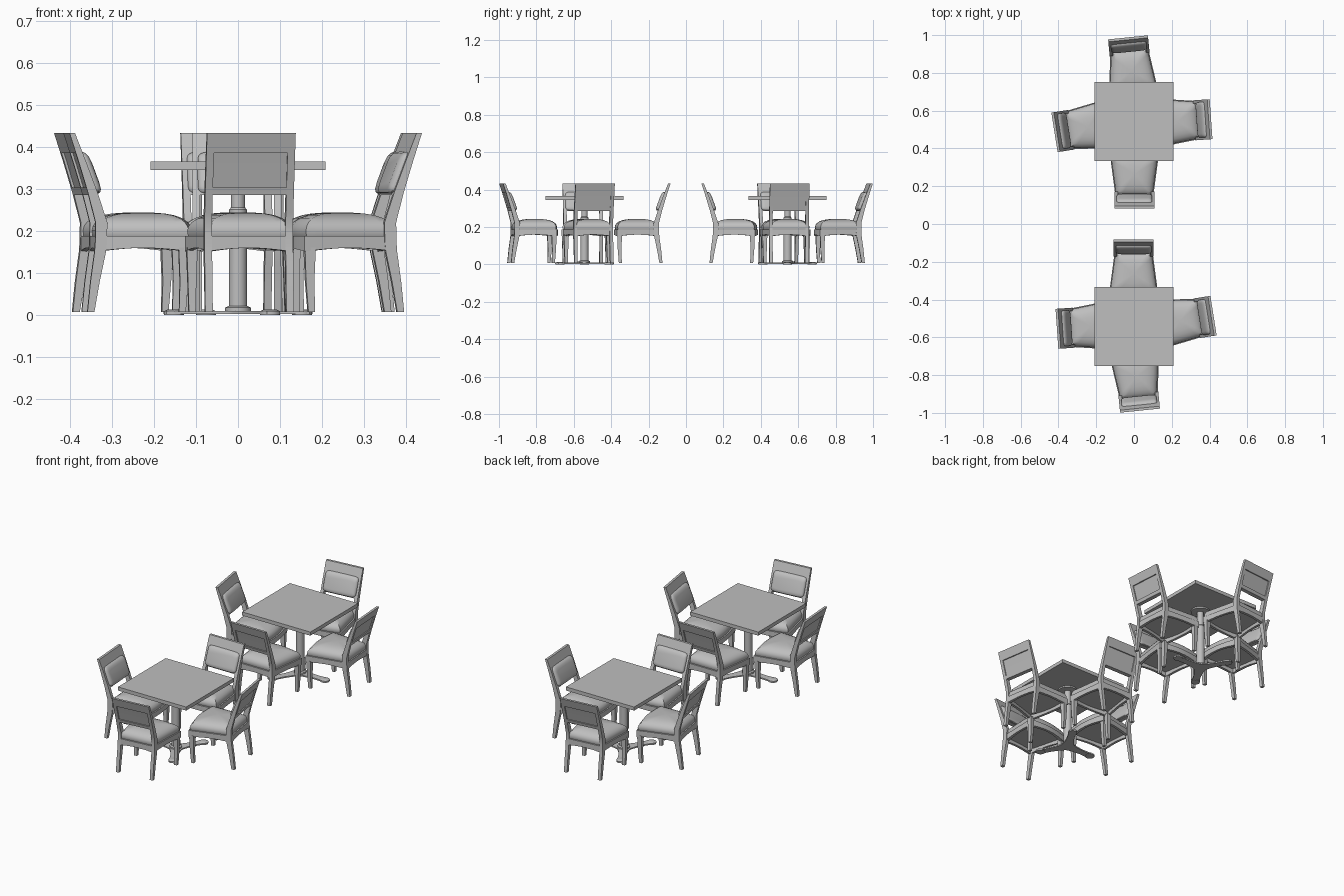
import bpy, bmesh, math
from mathutils import Matrix, Vector

cube = bpy.data.objects.get("Cube")
if cube:
    bpy.data.objects.remove(cube, do_unlink=True)

grey = bpy.data.materials.new("plain_grey")
grey.use_nodes = True
COLOUR = (0.52, 0.52, 0.52, 1)
grey.diffuse_color = COLOUR
grey.node_tree.nodes["Principled BSDF"].inputs["Base Color"].default_value = COLOUR


def loft(name, rings, closed=False):
    """Skin a row of equal rings; cap the ends, or join last to first."""
    bm = bmesh.new()
    rows = [[bm.verts.new(p) for p in ring] for ring in rings]
    pairs = list(zip(rows, rows[1:]))
    if closed:
        pairs.append((rows[-1], rows[0]))
    else:
        bm.faces.new(rows[0])
        bm.faces.new(rows[-1])
    n = len(rows[0])
    for a, b in pairs:
        for i in range(n):
            j = (i + 1) % n
            bm.faces.new((a[i], a[j], b[j], b[i]))
    bmesh.ops.recalc_face_normals(bm, faces=bm.faces)
    mesh = bpy.data.meshes.new(name)
    bm.to_mesh(mesh)
    bm.free()
    mesh.materials.append(grey)
    return name, mesh


def lerp(table, z):
    for (z0, a), (z1, b) in zip(table, table[1:]):
        if z <= z1:
            return a + (b - a) * (z - z0) / (z1 - z0)
    return table[-1][1]


def rect(x0, x1, y0, y1, z):
    return [(x0, y0, z), (x1, y0, z), (x1, y1, z), (x0, y1, z)]


# Chair side profile: rear edge and thickness by height (+y points away from table)
REAR = [(0, -0.042), (0.08, -0.05), (0.16, -0.061), (0.22, -0.062),
        (0.29, -0.044), (0.36, -0.023), (0.432, 0)]
THICK = [(0, 0.016), (0.16, 0.028), (0.22, 0.028), (0.29, 0.023), (0.432, 0.013)]
HALF = 0.106          # half width of the chair back
TOP = 0.432


def rear(z):
    return lerp(REAR, z)


def inner(z):
    return rear(z) - lerp(THICK, z)


def heights(z0, z1, n):
    return [z0 + (z1 - z0) * i / n for i in range(n + 1)]


def back_slab(name, x0, x1, z0, z1, inset=0.0, n=4):
    return loft(name, [rect(x0, x1, inner(z) + inset / 2, rear(z) - inset, z)
                       for z in heights(z0, z1, n)])


def seat_outline(grow=0.0, scale=1.0):
    """Tapered seat plan with a bowed front; gives (x, y, position along edge)."""
    bx, by, fx, fy = 0.1 - grow, -0.062 - grow, 0.13 - grow, -0.287 + grow
    corners = [(-bx, by), (-fx, fy), (fx, fy), (bx, by)]
    out, steps = [], 8
    for k in range(4):
        a, b = Vector(corners[k]), Vector(corners[(k + 1) % 4])
        for i in range(steps):
            t = i / steps
            p = a.lerp(b, t)
            if k == 1:
                p.y -= 0.016 * math.sin(math.pi * t)
            out.append((p.x * scale, -0.18 + (p.y + 0.18) * scale, t))
    return out


def seat_ring(z, grow=0.0, scale=1.0, arch=0.0):
    return [(x, y, z + arch * math.sin(math.pi * t))
            for x, y, t in seat_outline(grow, scale)]


chair = []

# Legs, with the rear pair rising into the back posts
for side, sx in (("left", 1), ("right", -1)):
    xo, xi = sx * HALF, sx * (HALF - 0.018)
    chair.append(back_slab(side + "_rear_post", xi, xo, 0.007, TOP, n=18))
    rings = []
    for z, w, shift in ((0.007, 0.008, 0.004), (0.08, 0.010, 0), (0.16, 0.013, 0)):
        cx, cy = sx * 0.115, -0.272 + shift
        rings.append(rect(cx - w, cx + w, cy - w, cy + w, z))
    chair.append(loft(side + "_front_leg", rings))

# Back rails and recessed panel
span = HALF - 0.017
chair.append(back_slab("top_rail", -span, span, 0.385, TOP))
chair.append(back_slab("lower_rail", -span, span, 0.285, 0.303))
chair.append(back_slab("back_panel", -span, span, 0.303, 0.385, inset=0.006))

# Padded cushion on the table side of the back
pad = []
for depth, k in ((-0.004, 1), (0.004, 1), (0.009, 0.94), (0.013, 0.82), (0.015, 0.6)):
    ring = []
    for i in range(32):
        a = math.tau * i / 32
        c, s = math.cos(a), math.sin(a)
        hx, hz = 0.094 - (1 - k) * 0.045, 0.05 * k
        x = hx * math.copysign(abs(c) ** 0.25, c)
        z = 0.338 + hz * math.copysign(abs(s) ** 0.25, s)
        ring.append((x, inner(z) - depth, z))
    pad.append(ring)
chair.append(loft("back_pad", pad))

# Seat frame with arched lower edge
chair.append(loft("seat_frame", [
    seat_ring(0.151, arch=0.008), seat_ring(0.187),
    seat_ring(0.187, grow=0.014), seat_ring(0.151, grow=0.014, arch=0.008)], closed=True))

# Domed seat cushion
chair.append(loft("seat_cushion", [
    seat_ring(z, grow=0.003, scale=k) for z, k in (
        (0.176, 0.92), (0.188, 0.97), (0.2, 0.985), (0.211, 0.96), (0.221, 0.9),
        (0.23, 0.79), (0.237, 0.63), (0.241, 0.44), (0.243, 0.22), (0.2435, 0.04))]))


def circle(r, z, cx=0.0, cy=0.0, n=24):
    return [(cx + r * math.cos(math.tau * i / n), cy + r * math.sin(math.tau * i / n), z)
            for i in range(n)]


table = []

# Square top and turned column
H = 0.2085
table.append(loft("table_top", [rect(-H, H, -H, H, z) for z in (0.345, 0.365)]))
table.append(loft("table_column", [circle(r, z) for r, z in (
    (0.031, 0.008), (0.031, 0.017), (0.022, 0.021), (0.021, 0.25),
    (0.017, 0.255), (0.017, 0.335), (0.05, 0.337), (0.05, 0.346))]))

# Three-armed base with concave sides
ARM = [(0, 0.177), (3, 0.176), (6, 0.171), (8.5, 0.158), (9, 0.145), (8.8, 0.13),
       (11, 0.1), (17, 0.072), (30, 0.05), (45, 0.04)]


def base_ring(z):
    ring = []
    for k in range(3):
        half = [(-a, r) for a, r in reversed(ARM[1:])] + ARM
        for a, r in half + [(60, 0.037)]:
            t = math.radians(120 * k + a)
            ring.append((r * math.cos(t), r * math.sin(t), z))
    return ring


table.append(loft("table_base", [base_ring(z) for z in (0.002, 0.009)]))
for k in range(3):
    t = math.tau * k / 3
    cx, cy = 0.152 * math.cos(t), 0.152 * math.sin(t)
    table.append(loft("base_foot_%d" % (k + 1), [
        circle(r, z, cx, cy, 16) for r, z in ((0.024, 0), (0.024, 0.008), (0.017, 0.012))]))


def place(parts, prefix, matrix):
    for name, mesh in parts:
        ob = bpy.data.objects.new(prefix + name, mesh)
        ob.matrix_world = matrix
        bpy.context.collection.objects.link(ob)
        ob.select_set(True)
        bpy.context.view_layer.objects.active = ob


# Slightly askew chairs around each table; the second group is a half turn of the first
CHAIRS = [("north", -0.002, -0.083, 0), ("south", 0.032, -0.988, 185.8),
          ("west", -0.408, -0.555, 94), ("east", 0.421, -0.485, -81)]
bpy.ops.object.select_all(action='DESELECT')
for group, turn in (("front_", 0), ("rear_", math.pi)):
    spin = Matrix.Rotation(turn, 4, 'Z')
    for name, x, y, deg in CHAIRS:
        place(chair, group + name + "_chair_", spin @ Matrix.Translation((x, y, 0))
              @ Matrix.Rotation(math.radians(deg), 4, 'Z'))
    place(table, group, spin @ Matrix.Translation((0, -0.543, 0))
          @ Matrix.Rotation(math.pi, 4, 'Z'))

bpy.ops.object.shade_smooth_by_angle(angle=math.radians(35))
bpy.ops.object.select_all(action='DESELECT')
